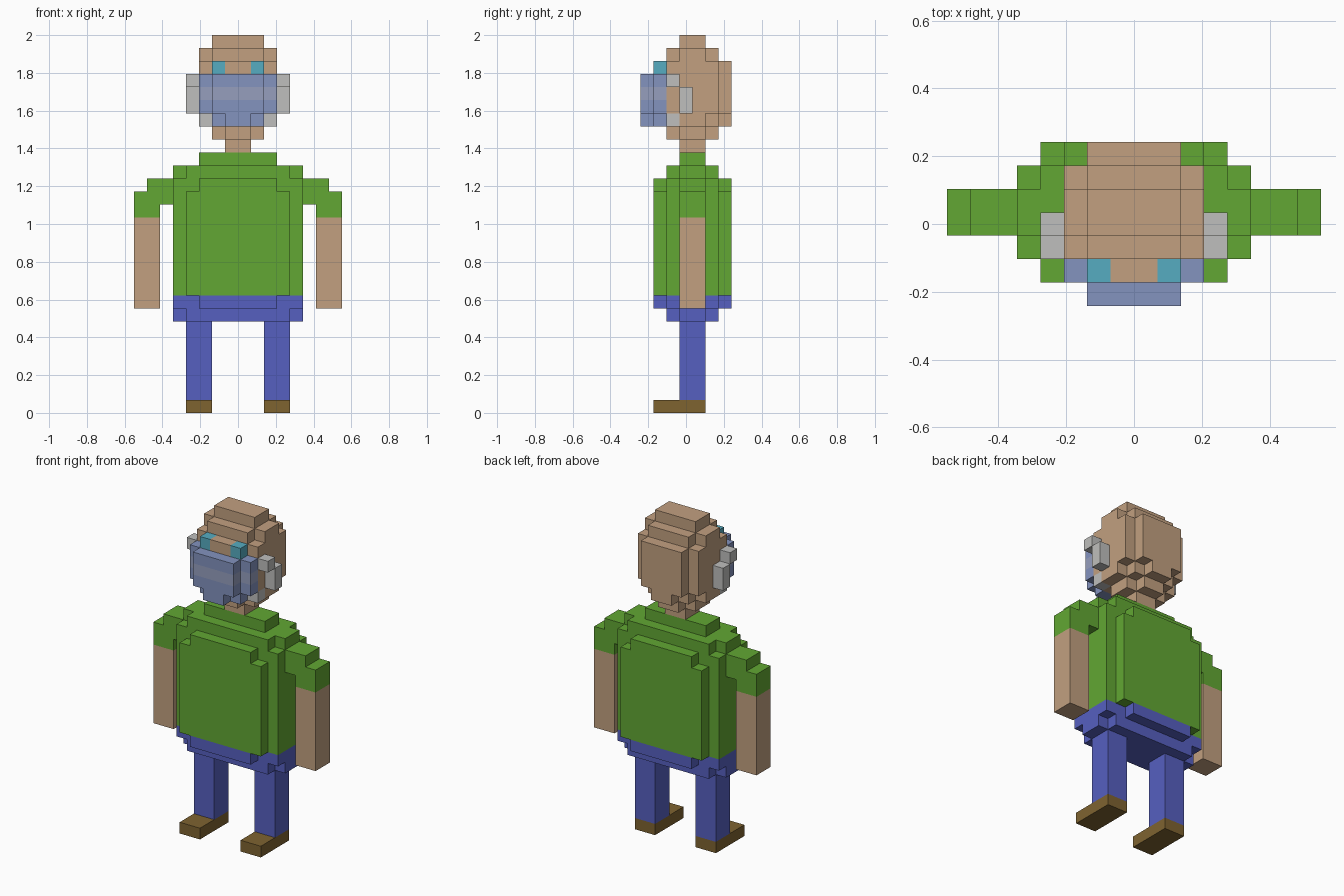
import bpy, bmesh, math
from mathutils import Vector

old = bpy.data.objects.get("Cube")
if old:
    bpy.data.objects.remove(old, do_unlink=True)

U = 2 / 29  # size of one block


def material(name, rgb):
    lin = [((c / 255 + 0.055) / 1.055) ** 2.4 for c in rgb] + [1]
    m = bpy.data.materials.new(name)
    m.use_nodes = True
    m.diffuse_color = lin
    bsdf = m.node_tree.nodes["Principled BSDF"]
    bsdf.inputs["Base Color"].default_value = lin
    bsdf.inputs["Roughness"].default_value = 0.9
    return m


skin = material("skin", (194, 160, 128))
green = material("shirt green", (98, 167, 51))
blue = material("trouser blue", (86, 96, 192))
brown = material("shoe brown", (126, 99, 48))
grey = material("strap grey", (191, 191, 189))
mask_blue = material("mask blue", (131, 147, 191))
band_blue = material("mask band blue", (150, 159, 190))
cyan = material("eye cyan", (86, 172, 193))

# Directions of a block's six faces
DIRS = [Vector(d) for d in ((1, 0, 0), (-1, 0, 0), (0, 1, 0),
                            (0, -1, 0), (0, 0, 1), (0, 0, -1))]


def part(name, mat, boxes, flip=1):
    """Fuse boxes (x0, x1, y0, y1, z0, z1 in blocks) into one outer shell.
    y is counted from half a block before the centre."""
    cells = set()
    for x0, x1, y0, y1, z0, z1 in boxes:
        if flip < 0:
            x0, x1 = -x1, -x0
        cells |= {(x, y, z) for x in range(x0, x1)
                  for y in range(y0, y1) for z in range(z0, z1)}
    bm = bmesh.new()
    cache = {}

    def vert(p):
        key = tuple(round(c) for c in p)
        if key not in cache:
            cache[key] = bm.verts.new((key[0] * U, (key[1] - 0.5) * U, key[2] * U))
        return cache[key]

    for c in sorted(cells):
        for d in DIRS:
            if tuple(int(a + b) for a, b in zip(c, d)) in cells:
                continue
            mid = Vector(c) + Vector((0.5, 0.5, 0.5)) + d * 0.5
            s = Vector((d.y, d.z, d.x)) * 0.5
            t = d.cross(s)
            bm.faces.new([vert(mid + a * s + b * t)
                          for a, b in ((-1, -1), (1, -1), (1, 1), (-1, 1))])
    # Join the block faces into large flat ones
    bmesh.ops.dissolve_limit(bm, angle_limit=math.radians(1),
                             verts=bm.verts[:], edges=bm.edges[:])
    me = bpy.data.meshes.new(name)
    bm.to_mesh(me)
    bm.free()
    me.materials.append(mat)
    ob = bpy.data.objects.new(name, me)
    bpy.context.collection.objects.link(ob)
    return ob


def pair(name, mat, boxes):
    part("left_" + name, mat, boxes)
    part("right_" + name, mat, boxes, -1)


def wide(half, y0, y1, z0, z1):
    """Box centred on x."""
    return (-half, half, y0, y1, z0, z1)


# Legs and feet
pair("shoe", brown, [(2, 4, -2, 2, 0, 1)])
pair("leg", blue, [(2, 4, 0, 2, 1, 7)])

# Rounded torso, split at the waist
part("hips", blue, [wide(5, 0, 2, 7, 9), wide(4, -1, 3, 7, 8),
                    wide(5, -1, 3, 8, 9), wide(3, -2, 4, 8, 9)])
part("shirt", green, [wide(5, -1, 3, 9, 18), wide(4, -2, 4, 9, 17),
                      wide(3, -2, 4, 17, 18), wide(4, -1, 3, 18, 19),
                      wide(5, 0, 2, 18, 19), wide(3, 0, 2, 19, 20)])

# Arms
pair("sleeve", green, [(5, 7, 0, 2, 16, 18), (6, 8, 0, 2, 15, 17)])
pair("arm", skin, [(6, 8, 0, 2, 8, 15)])

# Neck and rounded head
part("neck", skin, [wide(1, 0, 2, 20, 21)])
part("head", skin, [
    wide(2, 0, 2, 21, 29), wide(3, 0, 2, 22, 28),      # core
    wide(1, -1, 3, 21, 22), wide(2, -1, 3, 22, 28),    # front and back steps
    wide(3, -1, 3, 23, 27),
    wide(2, 3, 4, 23, 27), wide(1, 3, 4, 22, 23),      # back of the head
    wide(1, -2, -1, 26, 27)])                          # nose bridge
pair("eye", cyan, [(1, 2, -2, -1, 26, 27)])

# Face mask with a paler band and straps round the ears
part("mask_top", mask_blue, [wide(3, -2, -1, 25, 26), wide(2, -3, -2, 25, 26)])
part("mask_band", band_blue, [wide(3, -2, -1, 24, 25), wide(2, -3, -2, 24, 25)])
part("mask_bottom", mask_blue, [wide(3, -2, -1, 23, 24), wide(2, -3, -2, 23, 24),
                                wide(2, -2, -1, 22, 23), wide(1, -3, -2, 22, 23)])
pair("ear_strap", grey, [(3, 4, -1, 0, 25, 26), (3, 4, 0, 1, 23, 25)])
pair("jaw_strap", grey, [(2, 3, -1, 0, 22, 23)])
